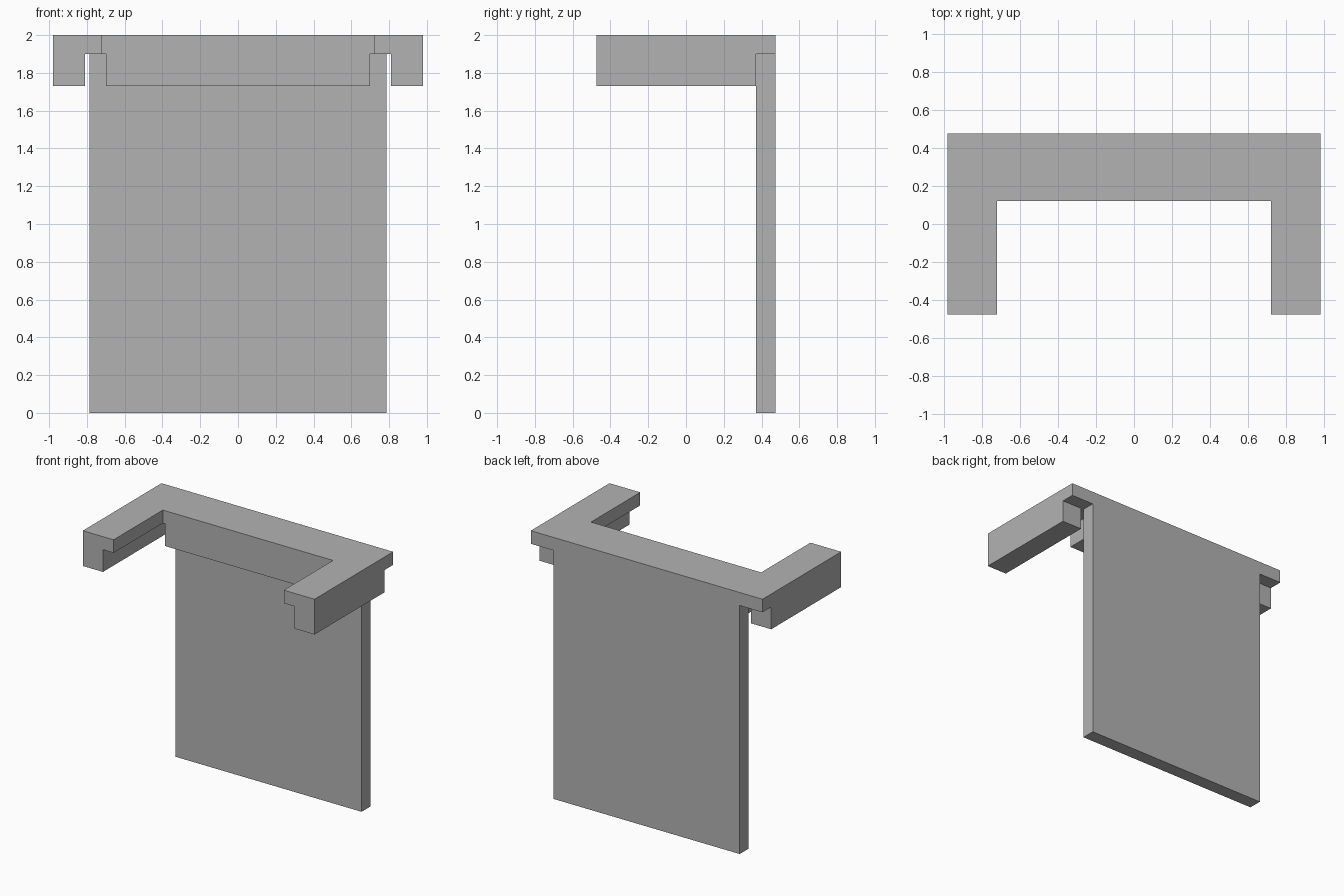
import bpy
import bmesh

cube = bpy.data.objects.get("Cube")
if cube:
    bpy.data.objects.remove(cube, do_unlink=True)

grey = bpy.data.materials.new("plain grey")
grey.use_nodes = True
colour = (0.45, 0.45, 0.45, 1)
grey.diffuse_color = colour
grey.node_tree.nodes["Principled BSDF"].inputs["Base Color"].default_value = colour

# Shared dimensions
HALF_W, HALF_D = 0.98, 0.475
TOP, SLAB_BOTTOM, RAIL_BOTTOM = 2.0, 1.9, 1.73
INNER_X, INNER_Y = 0.72, 0.12
PANEL_FRONT = 0.37


def prism(name, outline, z0, z1):
    """Extrude a plan outline from z0 up to z1."""
    bm = bmesh.new()
    face = bm.faces.new([bm.verts.new((x, y, z0)) for x, y in outline])
    grown = bmesh.ops.extrude_face_region(bm, geom=[face])
    top = [v for v in grown["geom"] if isinstance(v, bmesh.types.BMVert)]
    bmesh.ops.translate(bm, verts=top, vec=(0, 0, z1 - z0))
    bmesh.ops.recalc_face_normals(bm, faces=bm.faces)
    mesh = bpy.data.meshes.new(name)
    bm.to_mesh(mesh)
    bm.free()
    mesh.materials.append(grey)
    obj = bpy.data.objects.new(name, mesh)
    bpy.context.collection.objects.link(obj)
    return obj


def block(name, x0, x1, y0, y1, z0, z1):
    return prism(name, [(x0, y0), (x1, y0), (x1, y1), (x0, y1)], z0, z1)


# U-shaped top slab, open at the front
half = [(INNER_X, INNER_Y), (INNER_X, -HALF_D), (HALF_W, -HALF_D), (HALF_W, HALF_D)]
prism("top_slab", half + [(-x, y) for x, y in reversed(half)], SLAB_BOTTOM, TOP)

# Rails under the outer edge of each arm
for side, s in (("left", 1), ("right", -1)):
    x0, x1 = sorted((s * 0.81, s * HALF_W))
    block(side + "_rail", x0, x1, -HALF_D, PANEL_FRONT, RAIL_BOTTOM, SLAB_BOTTOM)

# Apron between the rails, in front of the panel
block("apron", -0.70, 0.70, INNER_Y, PANEL_FRONT, RAIL_BOTTOM, SLAB_BOTTOM)

# Tall back panel
block("back_panel", -0.787, 0.787, PANEL_FRONT, HALF_D, 0, SLAB_BOTTOM)
